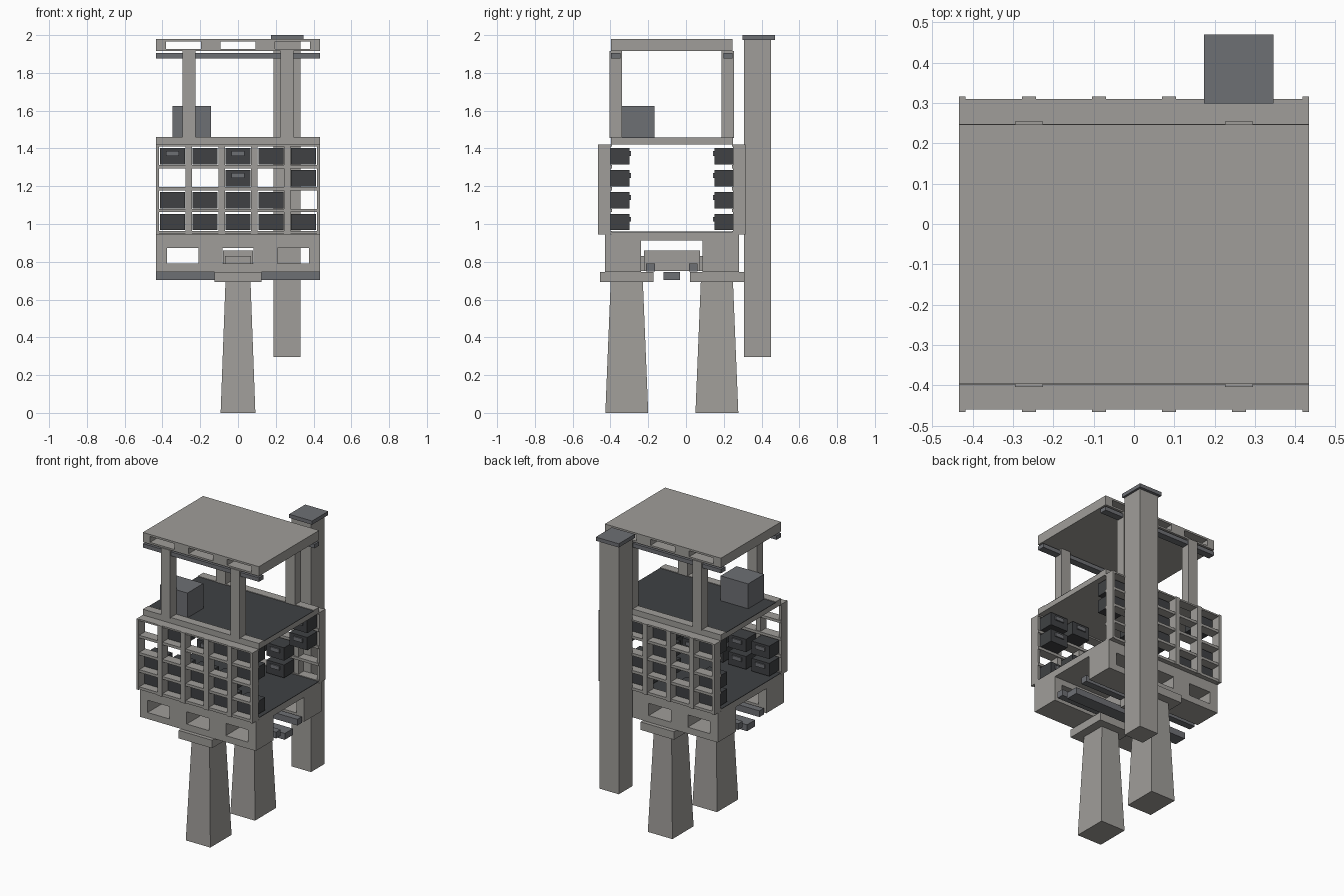
import bpy, bmesh

if "Cube" in bpy.data.objects:
    bpy.data.objects.remove(bpy.data.objects["Cube"])

W = 0.434          # half width of the building
YC = -0.075        # middle of the building in depth


def material(name, rgb):
    m = bpy.data.materials.new(name)
    m.diffuse_color = (*rgb, 1)
    m.use_nodes = True
    m.node_tree.nodes["Principled BSDF"].inputs["Base Color"].default_value = m.diffuse_color
    return m


LIGHT = material("concrete", (0.35, 0.34, 0.32))
STEEL = material("blue_grey", (0.155, 0.16, 0.175))
DARK = material("dark_panel", (0.05, 0.053, 0.057))


def finish(name, bm, mat):
    bmesh.ops.recalc_face_normals(bm, faces=bm.faces)
    me = bpy.data.meshes.new(name)
    bm.to_mesh(me)
    bm.free()
    me.materials.append(mat)
    ob = bpy.data.objects.new(name, me)
    bpy.context.collection.objects.link(ob)
    return ob


def block(name, x, y, z, mat=LIGHT, taper=None):
    """Box from (min, max) ranges; taper = (x, y) scale of the top face."""
    bm = bmesh.new()
    bmesh.ops.create_cube(bm, size=1)
    for v in bm.verts:
        tx, ty = taper if taper and v.co.z > 0 else (1, 1)
        v.co = ((x[0] + x[1]) / 2 + v.co.x * (x[1] - x[0]) * tx,
                (y[0] + y[1]) / 2 + v.co.y * (y[1] - y[0]) * ty,
                (z[0] + z[1]) / 2 + v.co.z * (z[1] - z[0]))
    return finish(name, bm, mat)


def slotted(name, y, z, slots, sz, mat=LIGHT):
    """Full-width slab with rectangular slots running through it in y."""
    xs = [-W] + [e for s in slots for e in s] + [W]
    zs = [z[0], sz[0], sz[1], z[1]]
    bm = bmesh.new()
    faces = []
    for i in range(len(xs) - 1):
        for k in range(3):
            if k == 1 and i % 2 == 1:
                continue
            c = [(xs[i], zs[k]), (xs[i + 1], zs[k]), (xs[i + 1], zs[k + 1]), (xs[i], zs[k + 1])]
            faces.append(bm.faces.new([bm.verts.new((a, y[0], b)) for a, b in c]))
    bmesh.ops.remove_doubles(bm, verts=bm.verts, dist=1e-5)
    out = bmesh.ops.extrude_face_region(bm, geom=bm.faces[:], use_keep_orig=True)
    for v in out["geom"]:
        if isinstance(v, bmesh.types.BMVert):
            v.co.y = y[1]
    bmesh.ops.dissolve_limit(bm, angle_limit=0.01, verts=bm.verts, edges=bm.edges)
    return finish(name, bm, mat)


def sides(a, b):
    """A depth range for the front and its mirror image for the back."""
    return (("front", (a, b)), ("back", (2 * YC - b, 2 * YC - a)))


# Tapered legs and their caps
for side, y in sides(-0.427, -0.2):
    block(side + "_leg", (-0.092, 0.092), y, (0, 0.695), taper=(0.72, 0.75))
for side, y in sides(-0.456, -0.172):
    block(side + "_leg_cap", (-0.125, 0.125), y, (0.692, 0.746))

# Slotted base beams
for side, y in sides(-0.43, -0.238):
    slotted(side + "_base_beam", y, (0.746, 0.945),
            [(-0.375, -0.21), (-0.083, 0.083), (0.21, 0.375)], (0.79, 0.873))

# Under-floor rails and central service block
for side, y in sides(-0.212, -0.165):
    block(side + "_under_rail", (-W, W), y, (0.748, 0.79), STEEL)
block("lower_under_rail", (-W, W), (-0.12, -0.033), (0.703, 0.746), STEEL)
block("service_block", (-0.08, 0.08), (-0.223, 0.073), (0.75, 0.86))
block("service_pipe", (-0.068, 0.068), (-0.24, 0.09), (0.75, 0.83))

# Lower floor and upper deck, each with a dark covering
block("lower_floor", (-W, W), (-0.398, 0.248), (0.912, 0.956))
block("lower_floor_covering", (-W, W), (-0.395, 0.245), (0.955, 0.959), DARK)
block("upper_deck", (-W, W), (-0.398, 0.248), (1.42, 1.454))
block("upper_deck_covering", (-W, W), (-0.34, 0.19), (1.453, 1.457), DARK)
for side, y in sides(-0.398, -0.34):
    block(side + "_deck_edge", (-W, W), y, (1.453, 1.461))

# Shelf facades: posts and shelves
PITCH_X, PITCH_Z, Z0 = 2 * W / 5, 0.1163, 0.955
for side, y in sides(-0.466, -0.4):
    for i in range(6):
        x = -W + i * PITCH_X
        block(f"{side}_facade_post", (max(x - 0.017, -W), min(x + 0.017, W)), y, (0.945, 1.422))
for side, y in sides(-0.46, -0.393):
    for k in range(5):
        z = Z0 + k * PITCH_Z
        block(f"{side}_facade_shelf", (-W, W), y, (max(z - 0.009, 0.945), min(z + 0.009, 1.422)))

# Storage units standing in the shelves, top row first
filled = {"front": ["01011", "00001", "11110", "11111"],
          "back": ["10111", "00101", "10110", "11010"]}
for (side, y), (_, grip_y) in zip(sides(-0.408, -0.3), sides(-0.302, -0.292)):
    for r, row in enumerate(filled[side]):
        for c, on in enumerate(row):
            if on == "1":
                x = -W + (c + 0.5) * PITCH_X
                z = Z0 + (3 - r) * PITCH_Z + 0.012
                block(f"{side}_unit", (x - 0.066, x + 0.066), y, (z, z + 0.087), DARK)
                block(f"{side}_unit_grip", (x - 0.034, x + 0.034), grip_y, (z + 0.045, z + 0.071), STEEL)

# Roof columns and rails
for side, y in sides(-0.404, -0.338):
    for x in (-0.26, 0.26):
        block(side + "_column", (x - 0.035, x + 0.035), y, (1.455, 1.917))
for side, y in sides(-0.396, -0.348):
    block(side + "_roof_rail", (-W, W), y, (1.877, 1.904), STEEL)

# Slotted roof slab
slotted("roof", (-0.397, 0.247), (1.915, 1.98),
        [(-0.38, -0.197), (-0.092, 0.092), (0.197, 0.38)], (1.927, 1.967))

# Cabinet on the upper deck
block("deck_cabinet", (-0.348, -0.142), (-0.338, -0.167), (1.456, 1.625), STEEL)

# Rear service tower and cap
block("rear_tower", (0.187, 0.332), (0.306, 0.451), (0.295, 1.978))
block("rear_tower_cap", (0.174, 0.346), (0.298, 0.47), (1.975, 2.0), STEEL)
